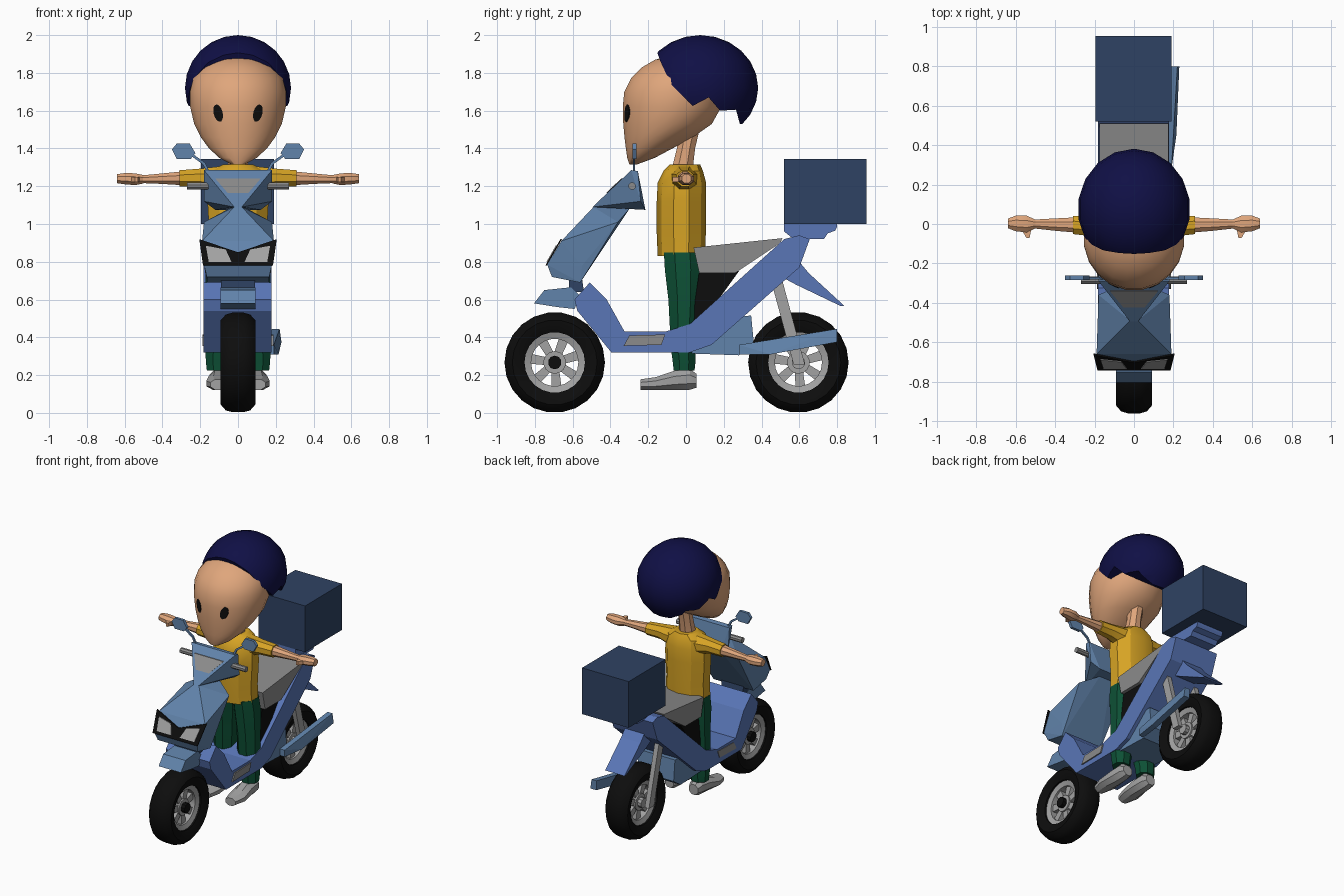
import bpy, bmesh, math

def mat(name, r, g, b):
    m = bpy.data.materials.new(name)
    m.diffuse_color = (r, g, b, 1)
    return m

SKIN = mat("skin", 0.74, 0.38, 0.20)
HAIR = mat("navy hair", 0.005, 0.005, 0.06)
YELLOW = mat("yellow shirt", 0.68, 0.37, 0.018)
GREEN = mat("green trousers", 0.004, 0.08, 0.036)
STEEL = mat("steel blue", 0.12, 0.23, 0.41)
BLUE = mat("body blue", 0.10, 0.18, 0.47)
DARK = mat("dark blue", 0.028, 0.055, 0.125)
BLACK = mat("black", 0.004, 0.004, 0.004)
GRAY = mat("gray", 0.26, 0.26, 0.26)
LIGHT = mat("light gray", 0.36, 0.36, 0.36)

def finish(name, bm, m, mirror=False, smooth=0):
    bmesh.ops.recalc_face_normals(bm, faces=bm.faces[:])
    me = bpy.data.meshes.new(name)
    bm.to_mesh(me)
    bm.free()
    me.materials.append(m)
    if smooth:
        for p in me.polygons:
            p.use_smooth = True
        me.set_sharp_from_angle(angle=math.radians(smooth))
    ob = bpy.data.objects.new(name, me)
    bpy.context.scene.collection.objects.link(ob)
    if mirror:
        ob.modifiers.new("mirror", "MIRROR").use_mirror_merge = False
    return ob

def hulls(name, m, groups, mirror=False, sym=False):
    """Convex solids around groups of points."""
    bm = bmesh.new()
    for pts in groups:
        if sym:
            pts = list(pts) + [(-x, y, z) for x, y, z in pts]
        vs = [bm.verts.new(p) for p in pts]
        res = bmesh.ops.convex_hull(bm, input=vs)
        inner = [v for v in res["geom_interior"] if isinstance(v, bmesh.types.BMVert)]
        bmesh.ops.delete(bm, geom=inner, context="VERTS")
    return finish(name, bm, m, mirror)

def prism(name, m, prof, x0, x1, mirror=False):
    """Side profile (y, z) extruded between two x positions."""
    bm = bmesh.new()
    a = [bm.verts.new((x0, y, z)) for y, z in prof]
    b = [bm.verts.new((x1, y, z)) for y, z in prof]
    bm.faces.new(a)
    bm.faces.new(b[::-1])
    for i in range(len(a)):
        j = (i + 1) % len(a)
        bm.faces.new((a[i], b[i], b[j], a[j]))
    return finish(name, bm, m, mirror)

def loft(name, m, axis, rings, n=8, mirror=False, smooth=30):
    """Ellipse rings (t, c1, c2, r1, r2) stacked along an axis."""
    bm = bmesh.new()
    loops = []
    for t, c1, c2, r1, r2 in rings:
        loop = []
        for i in range(n):
            a = 2 * math.pi * (i + 0.5) / n
            u, v = c1 + r1 * math.cos(a), c2 + r2 * math.sin(a)
            p = {"x": (t, u, v), "y": (u, t, v), "z": (u, v, t)}[axis]
            loop.append(bm.verts.new(p))
        loops.append(loop)
    for a, b in zip(loops, loops[1:]):
        for i in range(n):
            j = (i + 1) % n
            bm.faces.new((a[i], a[j], b[j], b[i]))
    bm.faces.new(loops[0])
    bm.faces.new(loops[-1])
    return finish(name, bm, m, mirror, smooth)

def lathe(name, m, prof, cy, cz, n=20):
    """Closed profile (x, r) spun round the axle."""
    bm = bmesh.new()
    loops = []
    for i in range(n):
        a = 2 * math.pi * i / n
        loops.append([bm.verts.new((x, cy + r * math.cos(a), cz + r * math.sin(a))) for x, r in prof])
    k = len(prof)
    for i in range(n):
        a, b = loops[i], loops[(i + 1) % n]
        for j in range(k):
            bm.faces.new((a[j], a[(j + 1) % k], b[(j + 1) % k], b[j]))
    return finish(name, bm, m, smooth=35)

def plate(name, m, pts, y0, slope, lift, thick=0.008):
    """Thin mirrored plate from front outline (x, z) on a sloping plane."""
    hulls(name, m, [[(x, y0 + slope * z - d, z) for x, z in pts for d in (lift, lift - thick)]], mirror=True)

# wheels
for name, cy in (("front", -0.695), ("rear", 0.595)):
    cz = 0.267
    half = [(0.07, 0.16), (0.085, 0.19), (0.092, 0.225), (0.065, 0.256), (0.03, 0.266)]
    lathe(name + "_tyre", BLACK, half + [(-x, r) for x, r in half[::-1]], cy, cz, 22)
    lathe(name + "_rim", LIGHT, [(0.06, 0.168), (0.045, 0.125), (-0.045, 0.125), (-0.06, 0.168)], cy, cz, 22)
    spokes = []
    for i in range(7):
        a = 2 * math.pi * i / 7 + 0.3
        c, s = math.cos(a), math.sin(a)
        spokes.append([(x, cy + r * c - w * s, cz + r * s + w * c)
                       for x in (-0.03, 0.03) for r, w in ((0.03, 0.02), (0.03, -0.02), (0.13, 0.026), (0.13, -0.026))])
    hulls(name + "_spokes", LIGHT, spokes)
    loft(name + "_hub_disc", LIGHT, "x", [(-0.04, cy, cz, 0.06, 0.06), (0.04, cy, cz, 0.06, 0.06)], 14)
    loft(name + "_hub_cap", BLACK if name == "front" else LIGHT, "x",
         [(-0.07, cy, cz, 0.036, 0.036), (0.07, cy, cz, 0.036, 0.036)], 10)

# scooter body: leg shield, floor and rear rail in one bent band
prism("body_frame", BLUE, [(-0.59, 0.60), (-0.51, 0.69), (-0.42, 0.60), (-0.325, 0.43), (-0.11, 0.43), (0.02, 0.47),
      (0.52, 0.92), (0.60, 0.94), (0.655, 0.92), (0.60, 0.77), (0.135, 0.36), (0.02, 0.32), (-0.395, 0.32), (-0.575, 0.54)],
      -0.183, 0.178)
prism("floor_side_plate", GRAY, [(-0.33, 0.355), (-0.30, 0.41), (-0.11, 0.415), (-0.13, 0.36)], 0.175, 0.187, True)
prism("engine_cover", STEEL, [(0.0, 0.315), (0.28, 0.305), (0.36, 0.36), (0.345, 0.515), (0.25, 0.51), (0.0, 0.40)], -0.15, 0.15)
prism("seat", GRAY, [(0.04, 0.875), (0.51, 0.925), (0.50, 0.90), (0.26, 0.74), (0.07, 0.74)], -0.175, 0.175)
prism("under_seat", BLACK, [(0.03, 0.47), (0.07, 0.75), (0.28, 0.75), (0.10, 0.50)], -0.15, 0.15)
prism("tail_guard", BLUE, [(0.60, 0.80), (0.65, 0.74), (0.84, 0.565), (0.82, 0.565), (0.58, 0.68), (0.45, 0.75)], -0.08, 0.08)
hulls("exhaust", STEEL, [[(0.15, 0.28, 0.31), (0.19, 0.28, 0.31), (0.15, 0.28, 0.36), (0.19, 0.28, 0.36),
      (0.17, 0.45, 0.31), (0.215, 0.45, 0.31), (0.18, 0.80, 0.375), (0.23, 0.80, 0.375),
      (0.18, 0.80, 0.445), (0.22, 0.80, 0.445)]])
hulls("rear_strut", LIGHT, [[(x, y + d, z) for x in (0.10, 0.135) for y, z in ((0.475, 0.72), (0.60, 0.255))
      for d in (-0.03, 0.03)]], mirror=True)

# cargo rack and box
prism("rack", BLUE, [(0.52, 1.0), (0.52, 0.96), (0.57, 0.92), (0.73, 0.92), (0.75, 0.95), (0.79, 0.965), (0.80, 0.985), (0.80, 1.0)],
      -0.11, 0.11)
prism("cargo_box", DARK, [(0.52, 1.0), (0.955, 1.0), (0.955, 1.345), (0.52, 1.345)], -0.195, 0.19)

# front fender, neck and cowls
prism("front_fender", STEEL, [(-0.805, 0.58), (-0.75, 0.65), (-0.61, 0.665), (-0.56, 0.62), (-0.59, 0.55), (-0.68, 0.56)], -0.092, 0.092)
prism("steering_neck", DARK, [(-0.62, 0.64), (-0.62, 0.71), (-0.55, 0.71), (-0.54, 0.64)], -0.09, 0.09)
hulls("lower_cowl", STEEL, [[(0.19, -0.66, 0.91), (0.18, -0.735, 0.785), (0.165, -0.71, 0.72), (0.165, -0.56, 0.69),
      (0.175, -0.55, 0.78), (0.18, -0.36, 1.01), (0.02, -0.49, 1.09), (0.05, -0.30, 1.08)]], sym=True)
hulls("upper_cowl", STEEL, [[(0.18, -0.29, 1.285), (0.18, -0.255, 1.28), (0.18, -0.24, 1.12), (0.12, -0.215, 1.075),
      (0.02, -0.495, 1.09)]], sym=True)
plate("windshield", GRAY, [(0, 1.24), (0.12, 1.24), (0.055, 1.165), (0, 1.165)], -1.641, 1.051, 0.006)
plate("headlight_surround", BLACK, [(0, 0.85), (0.205, 0.92), (0.185, 0.78), (0, 0.78)], -1.184, 0.571, 0.006)
plate("headlight_lens", LIGHT, [(0.035, 0.80), (0.065, 0.865), (0.17, 0.885), (0.155, 0.80)], -1.184, 0.571, 0.011)

# handlebars and mirrors
loft("handle_grip", GRAY, "x", [(0.15, -0.285, 1.2, 0.02, 0.02), (0.27, -0.285, 1.2, 0.02, 0.02)], 8, True)
hulls("mirror_plate", STEEL, [[(x, y, z) for y in (-0.283, -0.262) for x, z in
      ((0.225, 1.375), (0.255, 1.425), (0.325, 1.425), (0.35, 1.395), (0.325, 1.345), (0.25, 1.345))]], mirror=True)
stalk = [(0.155, 1.27), (0.18, 1.32), (0.25, 1.37)]
hulls("mirror_stalk", STEEL, [[(x + d, -0.275 + d2, z - d) for x, z in pair for d in (-0.005, 0.005) for d2 in (-0.006, 0.006)]
      for pair in zip(stalk, stalk[1:])], mirror=True)

# rider: shoes, legs, torso
loft("shoe", LIGHT, "y", [(0.055, 0.10, 0.17, 0.04, 0.04), (0.02, 0.10, 0.178, 0.055, 0.06), (-0.06, 0.10, 0.172, 0.06, 0.056),
     (-0.16, 0.105, 0.155, 0.068, 0.037), (-0.24, 0.105, 0.15, 0.045, 0.03)], 8, True)
loft("leg", GREEN, "z", [(0.225, 0.105, -0.01, 0.065, 0.06), (0.27, 0.105, -0.01, 0.07, 0.065), (0.34, 0.10, -0.015, 0.08, 0.07),
     (0.60, 0.095, -0.01, 0.082, 0.09), (0.76, 0.088, -0.015, 0.09, 0.105), (0.85, 0.08, -0.02, 0.085, 0.105)], 8, True)
loft("torso", YELLOW, "z", [(0.83, 0, -0.025, 0.165, 0.125), (0.95, 0, -0.025, 0.16, 0.13), (1.12, 0, -0.025, 0.17, 0.13),
     (1.22, 0, -0.022, 0.165, 0.128), (1.28, 0, -0.015, 0.15, 0.105), (1.315, 0, -0.005, 0.085, 0.08)], 10)
loft("sleeve", YELLOW, "x", [(0.10, -0.01, 1.235, 0.075, 0.075), (0.20, -0.01, 1.245, 0.058, 0.052),
     (0.31, -0.005, 1.242, 0.05, 0.046)], 8, True)
loft("forearm", SKIN, "x", [(0.29, -0.005, 1.242, 0.042, 0.04), (0.40, -0.003, 1.24, 0.034, 0.03), (0.51, 0, 1.237, 0.024, 0.022)], 8, True)
loft("hand", SKIN, "x", [(0.50, 0, 1.237, 0.024, 0.024), (0.545, 0.0, 1.237, 0.046, 0.034), (0.60, 0.003, 1.24, 0.043, 0.032),
     (0.64, 0.003, 1.24, 0.026, 0.026)], 8, True)
hulls("thumb", SKIN, [[(x, y, z) for z in (1.222, 1.25) for x, y in ((0.52, -0.02), (0.57, -0.03), (0.545, -0.072), (0.53, -0.07))]], mirror=True)

# neck and egg-shaped head
loft("neck", SKIN, "z", [(1.29, 0, -0.02, 0.06, 0.06), (1.40, 0, 0.0, 0.05, 0.052), (1.56, 0, 0.03, 0.055, 0.06)], 8)
head = [(1.315, -0.30, -0.26, 0.035), (1.35, -0.312, -0.165, 0.10), (1.40, -0.32, -0.07, 0.155), (1.46, -0.328, 0.04, 0.20),
        (1.53, -0.335, 0.14, 0.235), (1.62, -0.338, 0.19, 0.256), (1.70, -0.33, 0.20, 0.258), (1.77, -0.295, 0.20, 0.24),
        (1.83, -0.235, 0.19, 0.195), (1.87, -0.165, 0.17, 0.14), (1.89, -0.09, 0.12, 0.07)]
loft("head", SKIN, "z", [(z, 0, (f + b) / 2, r, (b - f) / 2) for z, f, b, r in head], 20, smooth=60)

# eyes, tilted ovals set on the face
eye = []
for i in range(14):
    a, t = 2 * math.pi * i / 14, -0.25
    u, v = 0.024 * math.cos(a), 0.047 * math.sin(a)
    x, z = 0.105 + u * math.cos(t) - v * math.sin(t), 1.587 + u * math.sin(t) + v * math.cos(t)
    face_y = -0.074 - 0.262 * math.sqrt(max(0, 1 - (x / 0.25) ** 2)) - 0.004
    eye += [(x, face_y, z), (x, face_y + 0.008, z)]
hulls("eye", BLACK, [eye], mirror=True)

# hair: dome trimmed by a jagged side outline
bm = bmesh.new()
bmesh.ops.create_uvsphere(bm, u_segments=18, v_segments=12, radius=1)
for v in bm.verts:
    v.co = (v.co.x * 0.285, 0.075 + v.co.y * 0.307, 1.72 + v.co.z * 0.28)
hair = finish("hair", bm, HAIR, smooth=60)
cutter = prism("hair_cutter", HAIR, [(-0.25, 2.1), (-0.16, 1.93), (-0.135, 1.86), (-0.08, 1.74), (0.035, 1.625), (0.12, 1.67),
               (0.18, 1.60), (0.265, 1.605), (0.285, 1.53), (0.45, 1.5), (0.5, 2.1)], -0.4, 0.4)
cutter.hide_render = True
cutter.display_type = "WIRE"
cut = hair.modifiers.new("trim", "BOOLEAN")
cut.operation = "INTERSECT"
cut.solver = "EXACT"
cut.object = cutter
